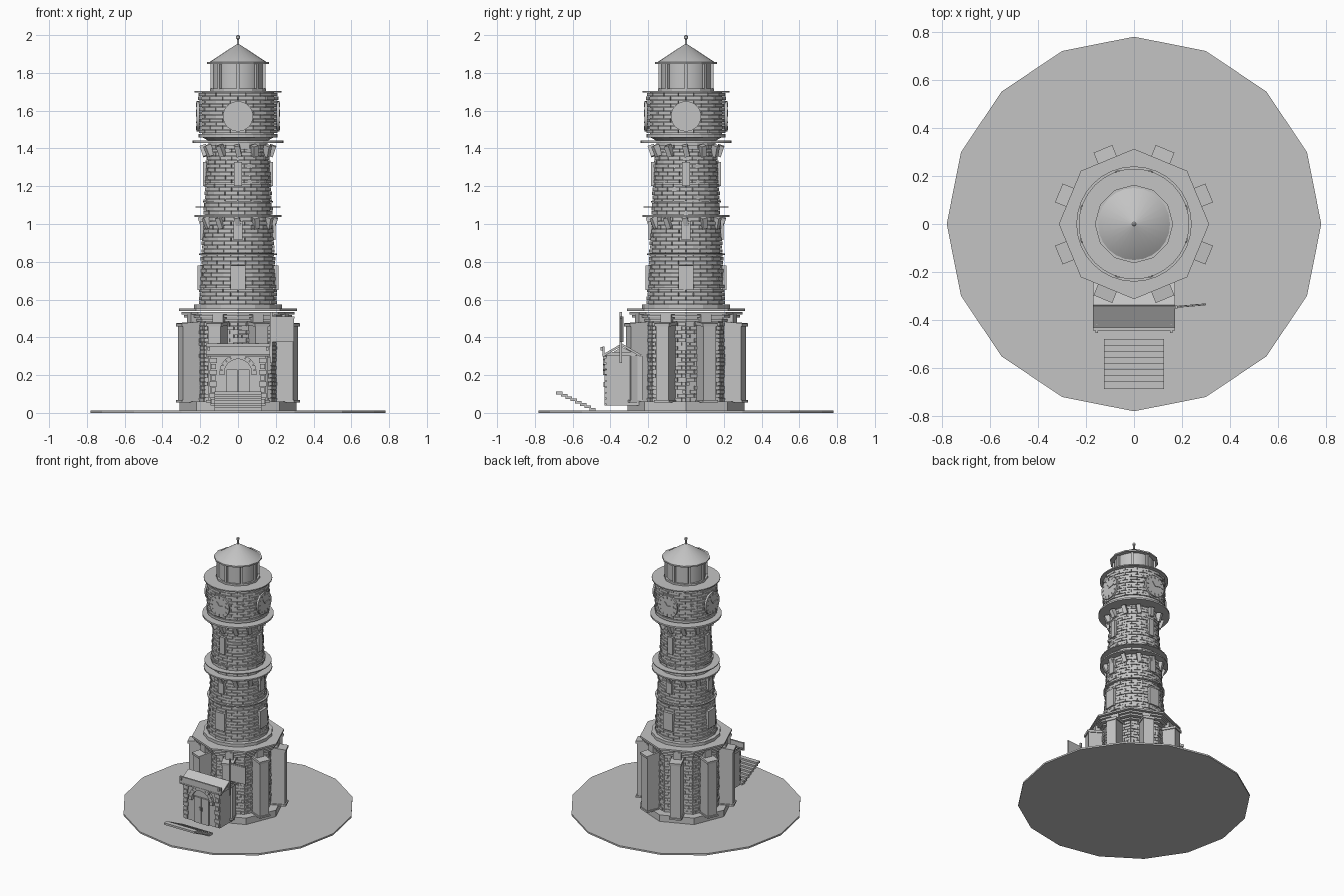
import bpy, bmesh, math, random
from math import pi, sin, cos, tan, radians
from mathutils import Matrix, Vector

random.seed(4)
if "Cube" in bpy.data.objects:
    bpy.data.objects.remove(bpy.data.objects["Cube"])

stone = bpy.data.materials.new("plain_grey")
stone.use_nodes = True
GREY = (0.55, 0.55, 0.55, 1)
stone.diffuse_color = GREY
stone.node_tree.nodes["Principled BSDF"].inputs["Base Color"].default_value = GREY
FRONT = -pi / 2


def finish(bm, name, smooth=False):
    me = bpy.data.meshes.new(name)
    bmesh.ops.recalc_face_normals(bm, faces=bm.faces)
    bm.to_mesh(me)
    bm.free()
    ob = bpy.data.objects.new(name, me)
    bpy.context.collection.objects.link(ob)
    me.materials.append(stone)
    if smooth:
        bpy.ops.object.select_all(action="DESELECT")
        ob.select_set(True)
        bpy.context.view_layer.objects.active = ob
        bpy.ops.object.shade_smooth_by_angle(angle=radians(35))
    return ob


def turn(a):
    return Matrix.Rotation(a, 4, "Z")


def box(bm, size, loc, base=Matrix(), tilt=Matrix()):
    m = base @ Matrix.Translation(loc) @ tilt @ Matrix.Diagonal((*size, 1))
    bmesh.ops.create_cube(bm, size=1, matrix=m)


def single_box(name, size, loc, base=Matrix(), tilt=Matrix()):
    bm = bmesh.new()
    box(bm, size, loc, base, tilt)
    return finish(bm, name)


def lathe(name, profile, sides, smooth=False):
    """Closed solid of revolution from (radius, height) points."""
    bm = bmesh.new()
    rings = [[bm.verts.new((r * cos(2 * pi * i / sides), r * sin(2 * pi * i / sides), z))
              for i in range(sides)] for r, z in profile]
    for lo, hi in zip(rings, rings[1:]):
        for i in range(sides):
            j = (i + 1) % sides
            bm.faces.new((lo[i], lo[j], hi[j], hi[i]))
    bm.faces.new(rings[0][::-1])
    bm.faces.new(rings[-1])
    return finish(bm, name, smooth)


def plate(name, r, z0, z1, sides):
    return lathe(name, [(r, z0), (r, z1)], sides)


def round_bricks(name, z0, z1, courses, r0, r1, sides=16):
    """Courses of blocks, every other course turned by half a block."""
    bm = bmesh.new()
    h = (z1 - z0) / courses
    for c in range(courses):
        r = r0 + (r1 - r0) * c / max(1, courses - 1)
        w = 2 * r * tan(pi / sides) * 0.95
        for i in range(sides):
            a = 2 * pi * (i + 0.5 * (c % 2)) / sides
            out = random.uniform(-0.003, 0.003)
            box(bm, (0.03, w, h * 0.86), (r - 0.015 + out, 0, z0 + h * (c + 0.5)), turn(a))
    finish(bm, name)


def octagon_bricks(name, z0, z1, courses, apothem):
    bm = bmesh.new()
    h = (z1 - z0) / courses
    side = 2 * apothem * tan(pi / 8)
    for c in range(courses):
        cuts = [0, .25, .5, .75, 1] if c % 2 else [0, .12, .38, .62, .88, 1]
        for k in range(8):
            for u, v in zip(cuts, cuts[1:]):
                out = random.uniform(-0.003, 0.003)
                box(bm, (0.02, side * (v - u) - 0.004, h * 0.86),
                    (apothem - 0.01 + out, side * ((u + v) / 2 - 0.5), z0 + h * (c + 0.5)),
                    turn((k + 0.5) * pi / 4))
    finish(bm, name)


# ground and octagonal base
plate("ground", 0.78, 0, 0.012, 16)
plate("plinth", 0.31, 0.012, 0.06, 8)
plate("base_core", 0.245, 0.06, 0.5, 8)
octagon_bricks("base_bricks", 0.06, 0.48, 20, 0.235)
for i, (r, z) in enumerate([(0.27, 0.485), (0.287, 0.505), (0.3, 0.522), (0.313, 0.54)]):
    plate(f"base_cornice_{i + 1}", r, z, z + 0.012, 8)

# eight buttresses with feet and caps
bm = bmesh.new()
for k in range(8):
    t = turn((k + 0.5) * pi / 4)
    box(bm, (0.1, 0.072, 0.41), (0.28, 0, 0.265), t)
    box(bm, (0.11, 0.084, 0.018), (0.283, 0, 0.47), t, Matrix.Rotation(radians(5), 4, "Y"))
    box(bm, (0.11, 0.084, 0.012), (0.283, 0, 0.062), t)
    box(bm, (0.06, 0.058, 0.46), (0.25, 0, 0.3), t)
finish(bm, "buttresses")

# tapering round tower
lathe("tower_core", [(0.195, 0.54), (0.172, 1.04), (0.155, 1.44), (0.19, 1.46), (0.19, 1.7)], 16)
plate("tower_foot", 0.234, 0.553, 0.575, 16)
round_bricks("lower_tower_bricks", 0.575, 1.035, 22, 0.205, 0.182)
round_bricks("upper_tower_bricks", 1.05, 1.42, 18, 0.18, 0.163)
round_bricks("clock_drum_bricks", 1.48, 1.695, 11, 0.207, 0.207)
for name, r, z, h in [("lower_band", 0.207, 0.835, 0.008), ("balcony_floor", 0.23, 1.037, 0.01),
                      ("balcony_rim", 0.226, 1.087, 0.006), ("upper_band", 0.186, 1.113, 0.008),
                      ("drum_ledge", 0.24, 1.43, 0.012), ("drum_foot", 0.21, 1.458, 0.018),
                      ("drum_cap", 0.23, 1.697, 0.008)]:
    plate(name, r, z, z + h, 32)

# slanted brackets below the two ledges
for name, r, z in [("balcony_brackets", 0.187, 1.007), ("drum_brackets", 0.177, 1.388)]:
    bm = bmesh.new()
    for k in range(12):
        tilt = Matrix.Rotation(radians(18), 4, "Y") @ Matrix.Rotation(radians(12), 4, "X")
        box(bm, (0.034, 0.028, 0.06), (r, 0, z), turn(k * pi / 6), tilt)
    finish(bm, name)

# tall window slabs on four sides of each storey
for name, r, z, w, h in [("lower_windows", 0.196, 0.715, 0.08, 0.13),
                         ("middle_windows", 0.182, 0.965, 0.045, 0.1),
                         ("upper_windows", 0.168, 1.265, 0.04, 0.125)]:
    bm = bmesh.new()
    for k in range(4):
        box(bm, (0.035, w, h), (r, 0, z), turn(k * pi / 2))
    finish(bm, name)

# four clocks with hour marks and hands
bm = bmesh.new()
marks = bmesh.new()
for k in range(4):
    t = turn(k * pi / 2) @ Matrix.Translation((0.212, 0, 1.57)) @ Matrix.Rotation(pi / 2, 4, "Y")
    bmesh.ops.create_cone(bm, cap_ends=True, segments=32, radius1=0.08, radius2=0.08,
                          depth=0.014, matrix=t)
    for i in range(12):
        long = 0.016 if i % 3 == 0 else 0.009
        box(marks, (long, 0.005, 0.005), (0.064, 0, 0.009), t @ turn(i * pi / 6))
    for a, length in [(100, 0.05), (215, 0.036)]:
        box(marks, (length, 0.006, 0.005), (length / 2, 0, 0.009), t @ turn(radians(a)))
finish(bm, "clock_faces", True)
finish(marks, "clock_hands_and_marks")

# lantern room, roof and finial
plate("lantern_sill", 0.148, 1.705, 1.718, 12)
lathe("lantern_wall", [(0.132, 1.715), (0.132, 1.85)], 24, True)
bm = bmesh.new()
for k in range(8):
    box(bm, (0.014, 0.016, 0.135), (0.138, 0, 1.783), turn(k * pi / 4))
finish(bm, "lantern_posts")
plate("roof_eave", 0.163, 1.848, 1.858, 12)
lathe("roof_cone", [(0.153, 1.856), (0.01, 1.95)], 24, True)
lathe("finial", [(0.006, 1.945), (0.006, 1.978), (0.01, 1.982), (0.01, 1.994), (0.004, 2.0)], 12, True)

# porch with pitched roof
single_box("porch_body", (0.29, 0.19, 0.26), (0.0, -0.325, 0.17))
bm = bmesh.new()
for s, y, ang in [(-1, -0.39, 30), (1, -0.29, -30)]:
    box(bm, (0.34, 0.118, 0.012), (0, y, 0.332), tilt=Matrix.Rotation(radians(ang), 4, "X"))
finish(bm, "porch_roof")
bm = bmesh.new()
box(bm, (0.34, 0.012, 0.055), (0, -0.437, 0.325))
for x in (-0.155, 0.155):
    box(bm, (0.012, 0.012, 0.02), (x, -0.447, 0.34))
    box(bm, (0.008, 0.16, 0.02), (x, -0.34, 0.312))
finish(bm, "porch_fascia")

# gable ends closing the porch roof
bm = bmesh.new()
tri = [bm.verts.new((-0.145, y, z)) for y, z in [(-0.42, 0.3), (-0.24, 0.3), (-0.34, 0.35)]]
face = bm.faces.new(tri)
ext = bmesh.ops.extrude_face_region(bm, geom=[face])["geom"]
bmesh.ops.translate(bm, vec=(0.29, 0, 0), verts=[v for v in ext if isinstance(v, bmesh.types.BMVert)])
finish(bm, "porch_gables")

# porch stones, door leaves and arch
bm = bmesh.new()
for i in range(8):
    for x in (-0.13, 0.13):
        w = 0.04 if i % 2 else 0.026
        box(bm, (w, 0.014, 0.026), (x, -0.424, 0.06 + i * 0.031))
finish(bm, "porch_corner_stones")
bm = bmesh.new()
for x in (-0.031, 0.031):
    box(bm, (0.059, 0.014, 0.19), (x, -0.424, 0.135))
    box(bm, (0.006, 0.008, 0.025), (x * 0.3, -0.434, 0.15))
finish(bm, "door_leaves")
bm = bmesh.new()
for i in range(11):
    a = pi * i / 10
    rot = Matrix.Rotation(-a, 4, "Y")
    box(bm, (0.026, 0.022, 0.025), (0.085 * cos(a), -0.428, 0.212 + 0.085 * sin(a)), tilt=rot)
finish(bm, "door_arch_stones")

# steps in front of the porch
bm = bmesh.new()
for i in range(8):
    box(bm, (0.25, 0.034, 0.014), (0, -0.495 - i * 0.025, 0.02 + i * 0.0122))
finish(bm, "steps")

# hanging sign beside the porch
single_box("sign_post", (0.012, 0.012, 0.27), (0.176, -0.345, 0.4))
swing = Matrix.Translation((0.18, -0.345, 0)) @ turn(radians(5))
single_box("sign_board", (0.115, 0.008, 0.125), (0.06, 0, 0.437), swing)
single_box("sign_arm", (0.12, 0.006, 0.008), (0.06, 0, 0.505), swing)
